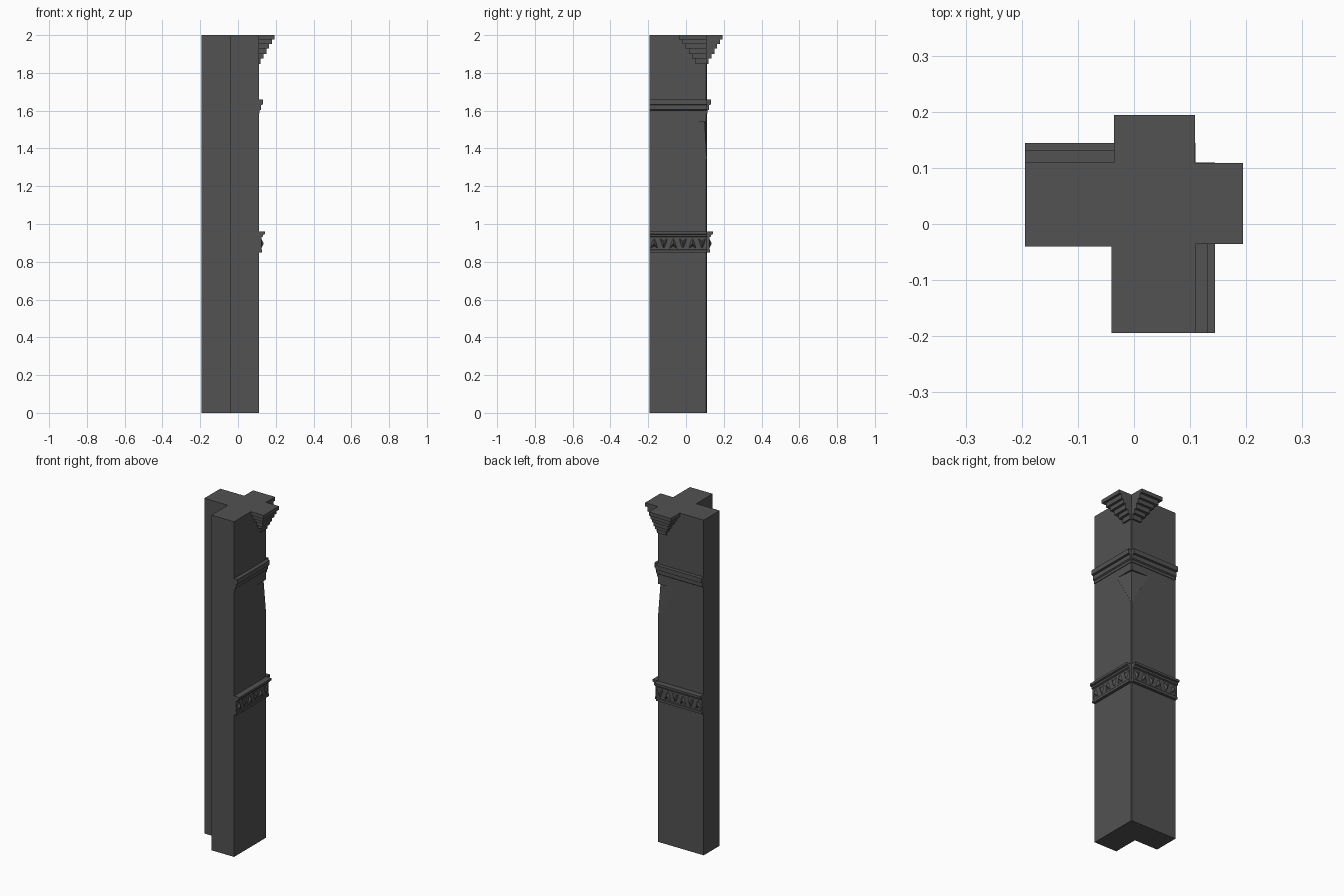
import bpy, bmesh

if "Cube" in bpy.data.objects:
    bpy.data.objects.remove(bpy.data.objects["Cube"])

LO, IN, OUT = -0.194, -0.04, 0.11   # arm ends, inner faces, outer faces
C = 0.003                           # tiny bevel on the outer corner

dark = bpy.data.materials.new("dark_stone")
dark.diffuse_color = (0.084, 0.084, 0.084, 1)
dark.use_nodes = True
dark.node_tree.nodes["Principled BSDF"].inputs["Base Color"].default_value = dark.diffuse_color


def make(name, verts, faces):
    me = bpy.data.meshes.new(name)
    me.from_pydata(verts, [], faces)
    me.materials.append(dark)
    bm = bmesh.new()
    bm.from_mesh(me)
    bmesh.ops.recalc_face_normals(bm, faces=bm.faces)
    bm.to_mesh(me)
    bm.free()
    ob = bpy.data.objects.new(name, me)
    bpy.context.collection.objects.link(ob)
    return ob


def loft(name, rings):
    # join equal-length rings into a capped solid
    n = len(rings[0])
    faces = [list(range(n)), [i + n * (len(rings) - 1) for i in range(n)]]
    for r in range(len(rings) - 1):
        faces += [[r*n + i, r*n + (i+1) % n, (r+1)*n + (i+1) % n, (r+1)*n + i] for i in range(n)]
    return make(name, [v for ring in rings for v in ring], faces)


def swap(v):
    # mirror across the diagonal of the corner
    return (v[1], v[0], v[2])


# L-shaped pilaster shaft
plan = [(LO, IN), (IN, IN), (IN, LO), (OUT, LO), (OUT, OUT - C), (OUT - C, OUT), (LO, OUT)]
shaft = loft("corner_shaft", [[(x, y, z) for x, y in plan] for z in (0, 2)])

# Shallow pointed hollow carved out of the corner under the upper moulding
top = 1.54
ring = [(OUT, -0.01), (0.2, -0.01), (0.2, 0.2), (-0.01, 0.2), (-0.01, OUT), (0.099, 0.099)]
cutter = make("hollow_cutter", [(x, y, top) for x, y in ring] + [(OUT - 0.001, OUT - 0.001, 1.34)],
              [list(range(6))] + [[i, (i + 1) % 6, 6] for i in range(6)])
cutter.hide_render = True
cutter.hide_set(True)
mod = shaft.modifiers.new("hollow", 'BOOLEAN')
mod.operation = 'DIFFERENCE'
mod.solver = 'EXACT'
mod.object = cutter


def bands(name, profile):
    # one straight moulding per outer face, leaving the corner open
    right = [[(r, y, z) for r, z in profile] for y in (LO, OUT)]
    loft("right_" + name, right)
    loft("back_" + name, [[swap(v) for v in ring] for ring in right])


bands("upper_moulding", [(0.1, 1.585), (0.114, 1.585), (0.114, 1.6), (0.121, 1.605), (0.121, 1.63),
                         (0.132, 1.632), (0.132, 1.66), (0.1, 1.66)])
bands("lower_moulding", [(0.1, 0.848), (0.127, 0.848), (0.127, 0.862), (0.124, 0.866), (0.124, 0.93),
                         (0.132, 0.934), (0.134, 0.944), (0.144, 0.947), (0.144, 0.96), (0.1, 0.96)])

# Carved leaf relief along the lower moulding, repeated on both faces
verts, faces = [], []
count = 6
step = (OUT - LO) / count
for side in (0, 1):
    for i in range(count):
        c = LO + step * (i + 0.5)
        up = 1 if i % 2 else -1
        shape = [(-0.022, 0.03), (0, 0.016), (0.022, 0.03), (0.011, -0.01), (0, -0.03), (-0.011, -0.01)]
        leaf = [(0.122, c + a, 0.897 + up * b) for a, b in shape] + [(0.136, c, 0.897)]
        b0 = len(verts)
        verts += [swap(v) for v in leaf] if side else leaf
        faces += [[b0 + k, b0 + (k + 1) % 6, b0 + 6] for k in range(6)]
        faces.append([b0 + k for k in range(6)])
make("leaf_relief", verts, faces)

# Stepped corbels at the top of both outer faces
zs = [2.0, 1.978, 1.952, 1.928, 1.9, 1.876, 1.848]
for name, mirrored in (("right_corbel", False), ("back_corbel", True)):
    verts, faces = [], []
    for i in range(6):
        reach = 0.194 - 0.0148 * i
        near = -0.036 + 0.017 * i
        far = 0.109
        q = [(0.1, near), (reach, near), (reach, far), (0.1, far)]
        b0 = len(verts)
        box = [(x, y, z) for z in (zs[i + 1], zs[i]) for x, y in q]
        verts += [swap(v) for v in box] if mirrored else box
        faces += [[b0 + k for k in f] for f in ((0, 1, 2, 3), (4, 5, 6, 7), (0, 1, 5, 4),
                                                (1, 2, 6, 5), (2, 3, 7, 6), (3, 0, 4, 7))]
    make(name, verts, faces)
